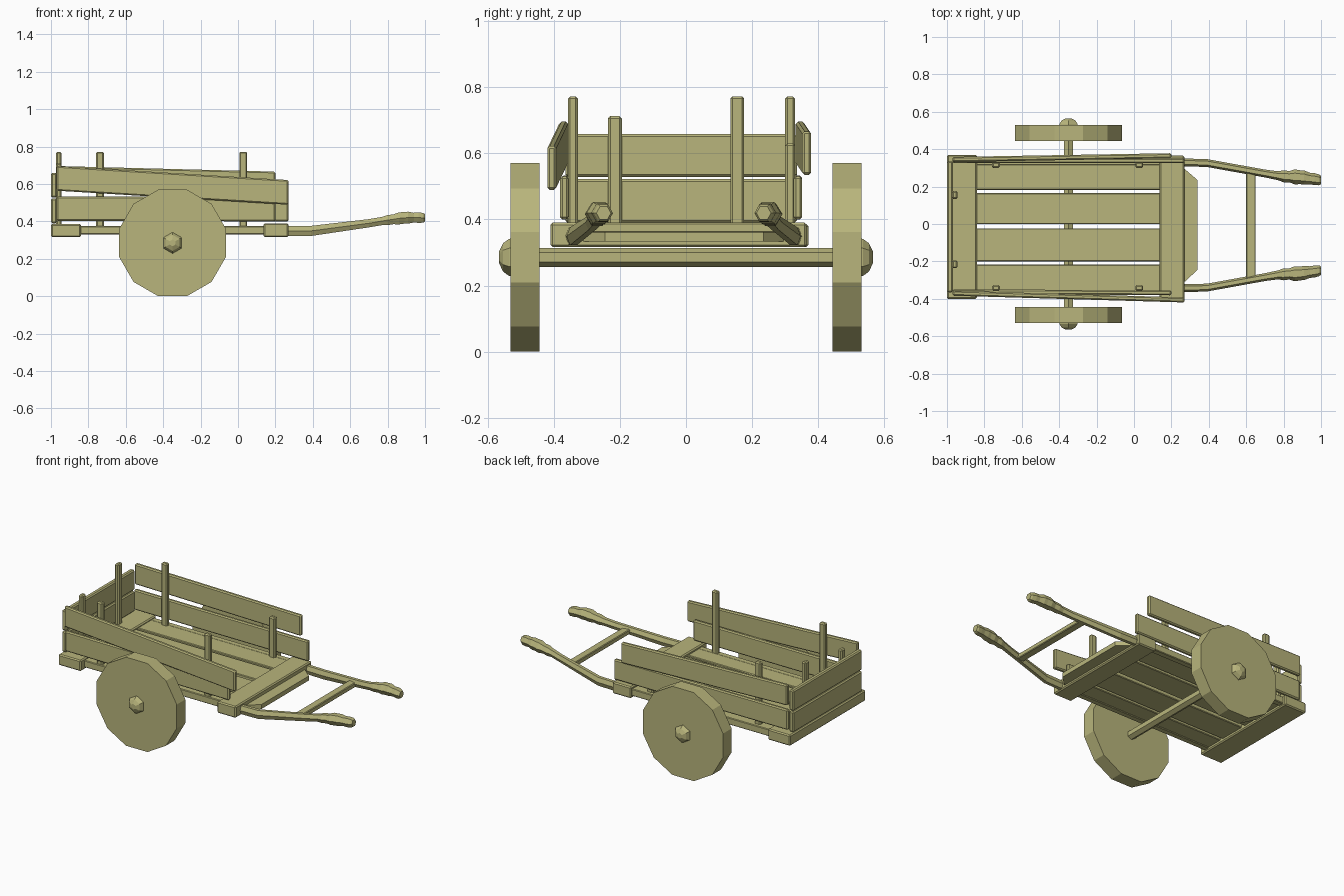
import bpy, bmesh, math
from mathutils import Vector

if "Cube" in bpy.data.objects:
    bpy.data.objects.remove(bpy.data.objects["Cube"], do_unlink=True)

COLOUR = (0.48, 0.46, 0.2, 1)
wood = bpy.data.materials.new("pale_olive_wood")
wood.use_nodes = True
wood.diffuse_color = COLOUR
wood.node_tree.nodes["Principled BSDF"].inputs["Base Color"].default_value = COLOUR


def finish(name, bm, bevel=0.0):
    bmesh.ops.recalc_face_normals(bm, faces=bm.faces)
    mesh = bpy.data.meshes.new(name)
    bm.to_mesh(mesh)
    bm.free()
    mesh.materials.append(wood)
    obj = bpy.data.objects.new(name, mesh)
    bpy.context.collection.objects.link(obj)
    if bevel:
        mod = obj.modifiers.new("worn_edges", "BEVEL")
        mod.width, mod.segments = bevel, 1
    return obj


def board(name, start, end, depth, height, bevel=0.007):
    """Plank along x from start to end centre; its ends stay upright."""
    bm = bmesh.new()
    bmesh.ops.create_cube(bm, size=1)
    for v in bm.verts:
        base = Vector(end if v.co.x > 0 else start)
        v.co = base + Vector((0, v.co.y * depth, v.co.z * height))
    return finish(name, bm, bevel)


def block(name, x, y, z, bevel=0.007):
    """Box given by its low and high limit on each axis."""
    cy, cz = sum(y) / 2, sum(z) / 2
    return board(name, (x[0], cy, cz), (x[1], cy, cz), y[1] - y[0], z[1] - z[0], bevel)


def loft(name, rings):
    """Join rings of points into a closed solid."""
    bm = bmesh.new()
    loops = [[bm.verts.new(p) for p in ring] for ring in rings]
    n = len(loops[0])
    for a, b in zip(loops, loops[1:]):
        for i in range(n):
            j = (i + 1) % n
            bm.faces.new((a[i], a[j], b[j], b[i]))
    bm.faces.new(loops[0])
    bm.faces.new(loops[-1])
    return finish(name, bm)


def circle(n, turn=0.0):
    return [(math.cos(turn + math.tau * i / n), math.sin(turn + math.tau * i / n)) for i in range(n)]


# Wheels, domed hubs and axle
AXLE_X, AXLE_Z = -0.35, 0.285


def turned(name, stations, sides, turn):
    """Solid of stations (y, radius) around the axle line."""
    loft(name, [[(AXLE_X + r * c, y, AXLE_Z + r * s) for c, s in circle(sides, turn)]
                for y, r in stations])


for side, s in (("left", 1), ("right", -1)):
    turned(f"wheel_{s}", [(s * 0.443, 0.295), (s * 0.53, 0.295)], 12, math.pi / 12)
    turned(f"hub_{s}", [(s * 0.52, 0.058), (s * 0.535, 0.056), (s * 0.553, 0.043),
                        (s * 0.565, 0.018)], 6, math.pi / 6)
turned("axle", [(-0.45, 0.029), (0.45, 0.029)], 6, math.pi / 6)

# Floor planks and end cross planks
for i, y in enumerate([(-0.36, -0.217), (-0.2, -0.024), (0.0, 0.165), (0.183, 0.33)]):
    block(f"floor_plank_{i + 1}", (-0.86, 0.16), y, (0.335, 0.374), 0.004)
block("rear_cross_plank", (-1.0, -0.84), (-0.4, 0.37), (0.316, 0.386))
block("front_cross_plank", (0.137, 0.27), (-0.41, 0.365), (0.316, 0.39))

# Tapered lip in front of the floor
lip = [(0.2, -0.31), (0.27, -0.31), (0.34, -0.245), (0.34, 0.235), (0.27, 0.295), (0.2, 0.295)]
loft("front_lip", [[(x, y, z) for x, y in lip] for z in (0.333, 0.362)])

# Side rails and shafts ending in carved grips: x, y, z, half width, half height
SHAFT = [(0.2, 0.338, 0.349, 0.021, 0.027), (0.39, 0.333, 0.349, 0.021, 0.027),
         (0.7, 0.277, 0.39, 0.021, 0.022), (0.77, 0.265, 0.402, 0.024, 0.022),
         (0.8, 0.262, 0.407, 0.032, 0.027), (0.83, 0.26, 0.411, 0.03, 0.026),
         (0.86, 0.259, 0.416, 0.04, 0.032), (0.89, 0.257, 0.419, 0.037, 0.031),
         (0.91, 0.255, 0.42, 0.038, 0.032), (0.94, 0.25, 0.42, 0.031, 0.026),
         (0.965, 0.247, 0.42, 0.032, 0.028), (0.99, 0.243, 0.419, 0.029, 0.026),
         (1.0, 0.242, 0.419, 0.022, 0.02)]
for side, s in (("left", 1), ("right", -1)):
    loft(f"{side}_shaft", [[(x, s * y - 0.007 + w * c, z + h * k / 0.866) for c, k in circle(6)]
                           for x, y, z, w, h in SHAFT])
    block(f"{side}_rail", (-0.9, 0.22), (s * 0.338 - 0.025, s * 0.338 + 0.015), (0.33, 0.375), 0.004)
block("shaft_crossbar", (0.6, 0.65), (-0.29, 0.28), (0.36, 0.39), 0.004)

# Side boards, slightly askew
board("right_lower_board", (-0.97, -0.362, 0.468), (0.2, -0.368, 0.465), 0.026, 0.13)
board("right_upper_board", (-0.97, -0.37, 0.63), (0.27, -0.406, 0.555), 0.027, 0.132)
board("left_lower_board", (-0.97, 0.338, 0.468), (0.27, 0.338, 0.465), 0.026, 0.13)
board("left_upper_board", (-0.97, 0.345, 0.63), (0.2, 0.365, 0.6), 0.027, 0.132)

# Tail boards
block("tail_lower_board", (-1.0, -0.968), (-0.365, 0.335), (0.39, 0.522))
block("tail_upper_board", (-1.0, -0.968), (-0.365, 0.335), (0.528, 0.658))

# Upright stakes: x, y, top height
for i, (x, y, top) in enumerate([(-0.738, -0.342, 0.772), (0.028, -0.342, 0.772),
                                 (-0.738, 0.315, 0.772), (0.028, 0.315, 0.63)]):
    block(f"side_stake_{i + 1}", (x - 0.021, x + 0.021), (y - 0.015, y + 0.015), (0.34, top))
for i, (y, top) in enumerate([(-0.215, 0.712), (0.155, 0.772)]):
    block(f"tail_stake_{i + 1}", (-0.973, -0.944), (y - 0.021, y + 0.021), (0.34, top))
